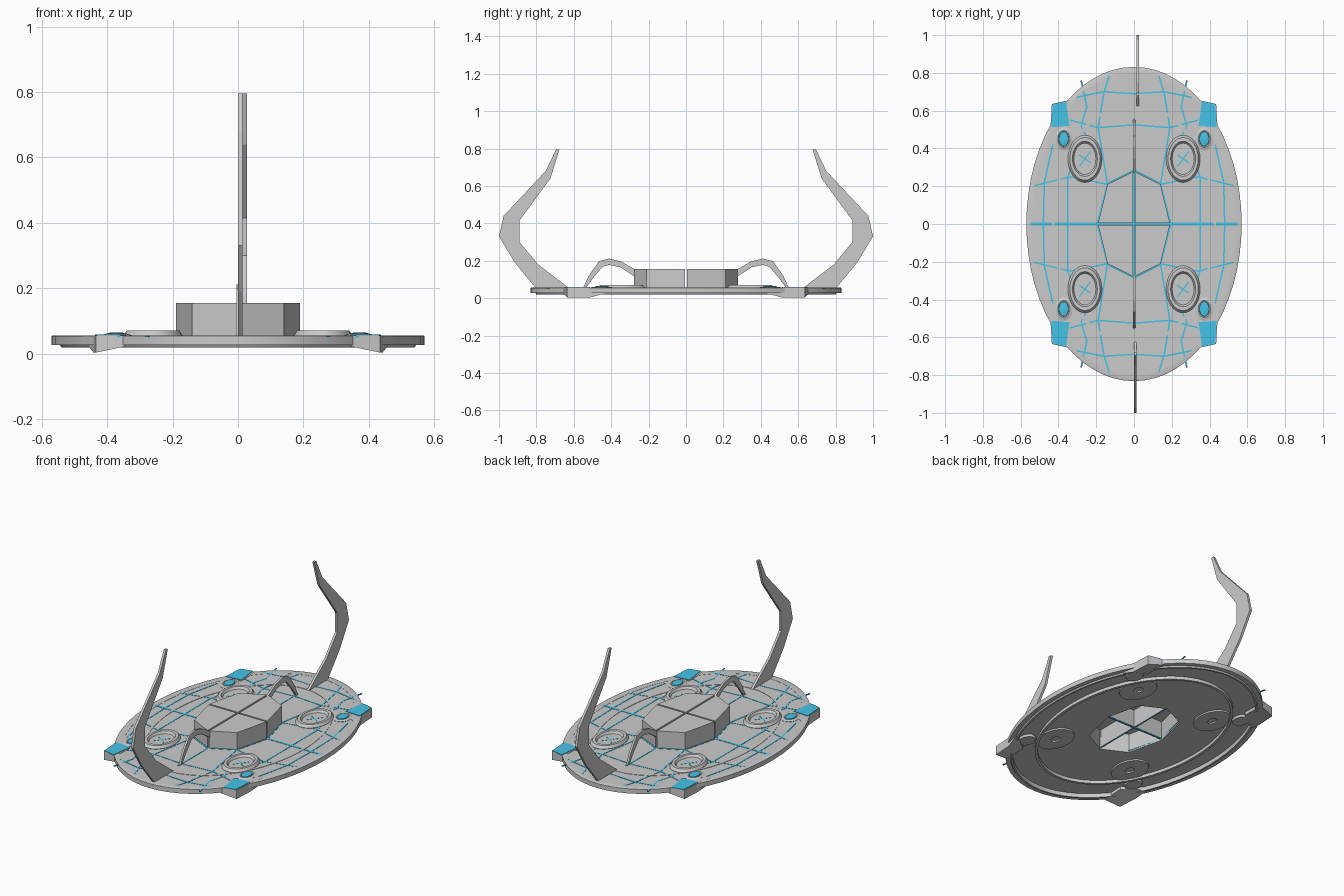
import bpy, bmesh, math
from mathutils import Vector

if "Cube" in bpy.data.objects:
    bpy.data.objects.remove(bpy.data.objects["Cube"])

blue = bpy.data.materials.new("cyan_glow")
blue.diffuse_color = (0.06, 0.55, 0.8, 1)
blue.use_nodes = True
blue.node_tree.nodes["Principled BSDF"].inputs["Base Color"].default_value = blue.diffuse_color


def make(name, verts, faces, mat=None, smooth=False):
    me = bpy.data.meshes.new(name)
    me.from_pydata(verts, [], faces)
    bm = bmesh.new()
    bm.from_mesh(me)
    bmesh.ops.recalc_face_normals(bm, faces=bm.faces)
    bm.to_mesh(me)
    bm.free()
    ob = bpy.data.objects.new(name, me)
    bpy.context.collection.objects.link(ob)
    if mat:
        me.materials.append(mat)
    if smooth:
        bpy.ops.object.select_all(action='DESELECT')
        ob.select_set(True)
        bpy.context.view_layer.objects.active = ob
        bpy.ops.object.shade_smooth_by_angle(angle=math.radians(30))
    return ob


def lathe(name, profile, c=(0, 0), n=64, closed=False, caps=(), mat=None):
    """Elliptical turned shape; profile rows are (radius x, radius y, z)."""
    v = [(c[0] + rx * math.cos(2 * math.pi * i / n), c[1] + ry * math.sin(2 * math.pi * i / n), z)
         for rx, ry, z in profile for i in range(n)]
    k = len(profile)
    f = [(j * n + i, j * n + (i + 1) % n, (j + 1) % k * n + (i + 1) % n, (j + 1) % k * n + i)
         for j in range(k if closed else k - 1) for i in range(n)]
    f += [tuple(j * n + i for i in range(n)) for j in caps]
    return make(name, v, f, mat, True)


def prism(name, bottom, top, mat=None, open_bottom=False):
    n = len(bottom)
    f = [(i, (i + 1) % n, n + (i + 1) % n, n + i) for i in range(n)]
    f.append(tuple(range(n, 2 * n)))
    if not open_bottom:
        f.append(tuple(range(n)))
    return make(name, bottom + top, f, mat)


def flat(pts, z):
    return [(x, y, z) for x, y in pts]


# deck plate with an octagonal opening under the core
deck = lathe("deck_plate", [(0.55, 0.81, 0.043), (0.55, 0.81, 0.054)], caps=(0, 1))
core = [(0, 0.28), (0.14, 0.21), (0.19, 0), (0.14, -0.21),
        (0, -0.28), (-0.14, -0.21), (-0.19, 0), (-0.14, 0.21)]
cutter = prism("core_cutter", flat(core, 0), flat(core, 0.1))
cutter.hide_render = True
mod = deck.modifiers.new("opening", 'BOOLEAN')
mod.operation = 'DIFFERENCE'
mod.object = cutter
mod.solver = 'EXACT'
bpy.context.view_layer.objects.active = deck
bpy.ops.object.modifier_apply(modifier="opening")
bpy.data.objects.remove(cutter)

# outer rim and inner stiffening ring
lathe("rim", [(0.57, 0.832, 0.027), (0.57, 0.832, 0.054), (0.565, 0.827, 0.056),
              (0.53, 0.79, 0.055), (0.53, 0.79, 0.019), (0.54, 0.80, 0.019),
              (0.545, 0.805, 0.027)], closed=True)
lathe("inner_ring", [(0.435, 0.645, 0.025), (0.435, 0.645, 0.056), (0.42, 0.63, 0.056),
                     (0.42, 0.63, 0.025)], closed=True)

# four hollow quarters of the raised core
g = 0.005
for sx in (1, -1):
    for sy in (1, -1):
        q = [(g, g), (0.19, g), (0.14, 0.21), (g, 0.277)]
        q = [(x * sx, y * sy) for x, y in q]
        prism("core_quarter", flat(q, 0.05), flat(q, 0.155), open_bottom=True)


def groove(a, b, w=0.008, z=0.0555):
    a, b = Vector(a), Vector(b)
    d = (b - a).normalized() * w / 2
    s = Vector((-d.y, d.x))
    p = [tuple(a + s), tuple(a - s), tuple(b - s), tuple(b + s)]
    prism("panel_seam", flat(p, z - 0.004), flat(p, z), blue)


# glowing seams between the deck panels
groove((-0.56, 0), (0.56, 0), 0.014)
groove((0, -0.28), (0, 0.28), 0.008)
seams = [[(0, 0.28), (0, 0.56)],
         [(0, 0.285), (0.14, 0.215), (0.195, 0)],
         [(0.14, 0.21), (0.19, 0.51), (0.16, 0.69), (0.13, 0.79)],
         [(0, 0.525), (0.19, 0.51), (0.34, 0.55)],
         [(0, 0.69), (0.16, 0.70), (0.31, 0.67)],
         [(0.28, 0.76), (0.25, 0.62), (0.28, 0.52), (0.25, 0.46)],
         [(0.14, 0.21), (0.34, 0.25), (0.54, 0.20)],
         [(0.35, 0), (0.35, 0.25), (0.33, 0.31)],
         [(0.48, 0), (0.475, 0.22), (0.43, 0.42)]]
for line in seams:
    for a, b in zip(line, line[1:]):
        for sx in (1, -1):
            if sx < 0 and a[0] == b[0] == 0:
                continue
            for sy in (1, -1):
                groove((a[0] * sx, a[1] * sy), (b[0] * sx, b[1] * sy))

for sx in (1, -1):
    for sy in (1, -1):
        # large landing dish with a glowing cross
        c = (0.26 * sx, 0.345 * sy)
        lathe("dish", [(0.022, 0.03, 0.035), (0.085, 0.12, 0.035), (0.09, 0.125, 0.056),
                       (0.08, 0.113, 0.071), (0.066, 0.093, 0.071), (0.058, 0.083, 0.058),
                       (0.022, 0.03, 0.058)], c, 32, closed=True)
        lathe("dish_floor", [(0.023, 0.031, 0.053), (0.023, 0.031, 0.058)], c, 24, caps=(0, 1))
        groove((c[0] - 0.03, c[1] - 0.04), (c[0] + 0.03, c[1] + 0.04), 0.006, 0.059)
        groove((c[0] - 0.03, c[1] + 0.02), (c[0] + 0.03, c[1] - 0.02), 0.006, 0.059)
        # small lamp in a socket
        c = (0.372 * sx, 0.45 * sy)
        lathe("lamp_socket", [(0.04, 0.052, 0.03), (0.047, 0.062, 0.056), (0.032, 0.045, 0.061),
                              (0.026, 0.038, 0.058)], c, 24, caps=(0,))
        lathe("lamp", [(0.027, 0.04, 0.056), (0.025, 0.037, 0.063), (0.015, 0.022, 0.065)],
              c, 24, caps=(2,), mat=blue)
        # corner foot, sloping down and outward, with a glowing top panel
        low = [(0.345, 0.655, 0.022), (0.435, 0.635, 0.003), (0.442, 0.515, 0.003),
               (0.46, 0.43, 0.026), (0.34, 0.52, 0.026)]
        low = [(x * sx, y * sy, z) for x, y, z in low]
        prism("corner_foot", low, [(x, y, 0.056) for x, y, z in low])
        t = [(0.36, 0.652), (0.431, 0.634), (0.438, 0.512), (0.342, 0.52)]
        t = [(x * sx, y * sy) for x, y in t]
        prism("corner_panel", flat(t, 0.05), flat(t, 0.059), blue)


def blade(name, outer, inner, x0, x1, s):
    """Curved bar in the y-z plane built from matching outer and inner edges."""
    n = len(outer)
    v = [(x, y * s, z) for x in (x0, x1) for y, z in outer + inner]
    f = []
    for i in range(n - 1):
        a = (i, i + 1, n + i + 1, n + i)
        b = tuple(k + 2 * n for k in a)
        f += [a, b, (a[0], a[1], b[1], b[0]), (a[3], a[2], b[2], b[3])]
    for i in (0, n - 1):
        f.append((i, n + i, 3 * n + i, 2 * n + i))
    make(name, v, f)


# tall curved horns and small arched struts at both ends
horn_out = [(0.80, 0.05), (0.915, 0.19), (1.0, 0.33), (0.975, 0.44), (0.75, 0.68), (0.695, 0.795)]
horn_in = [(0.62, 0.05), (0.79, 0.18), (0.89, 0.30), (0.89, 0.415), (0.725, 0.64), (0.677, 0.795)]
arch_out = [(0.27, 0.152), (0.345, 0.195), (0.41, 0.212), (0.465, 0.198), (0.52, 0.12), (0.55, 0.055)]
arch_in = [(0.27, 0.112), (0.35, 0.165), (0.41, 0.178), (0.445, 0.168), (0.495, 0.11), (0.535, 0.055)]
for s, x0 in ((1, 0.013), (-1, 0.0)):
    blade("horn", horn_out, horn_in, x0, x0 + 0.014, s)
    blade("arched_strut", arch_out, arch_in, -0.004, 0.008, s)
